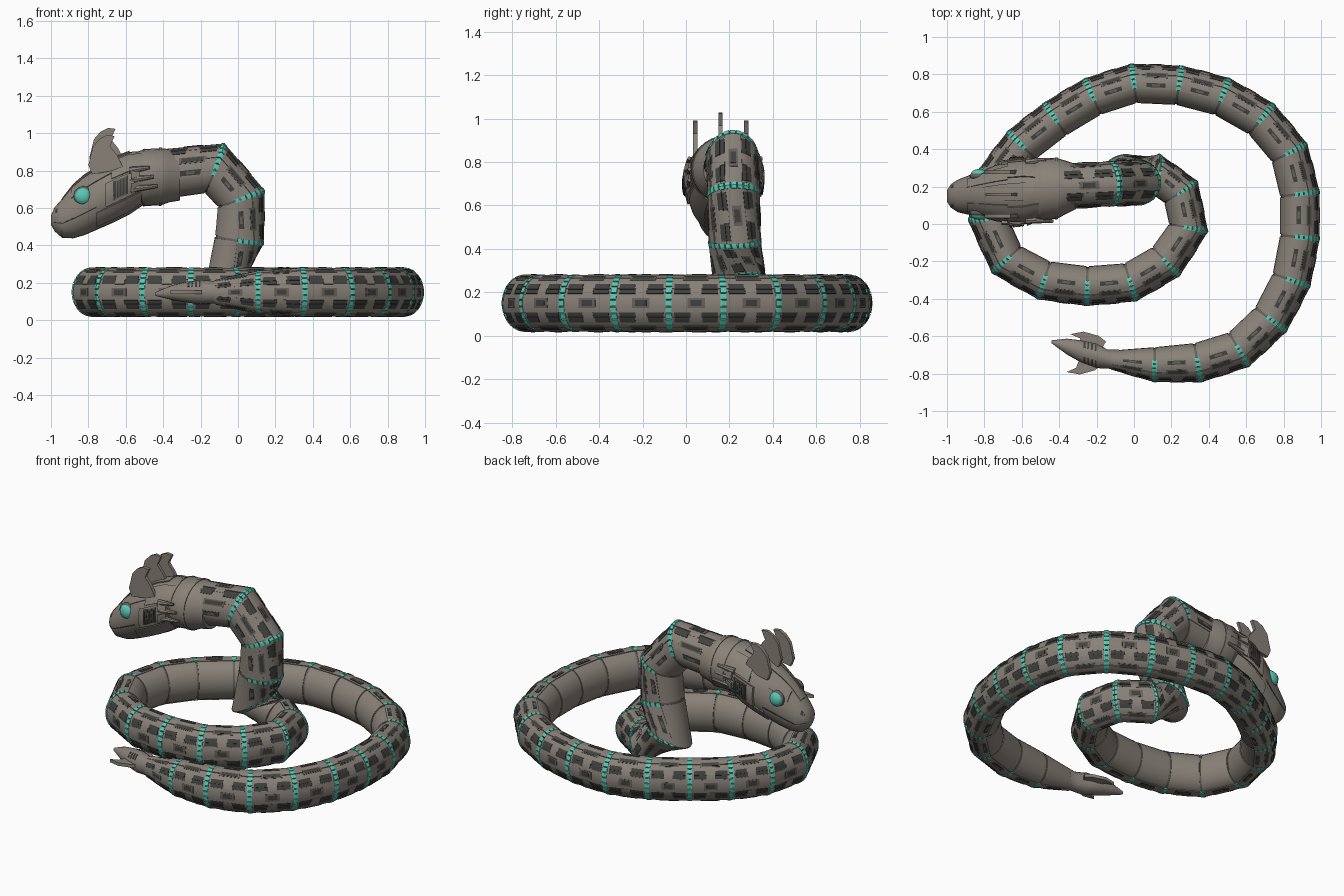
import bpy, bmesh, math
from mathutils import Vector, Matrix

if "Cube" in bpy.data.objects:
    bpy.data.objects.remove(bpy.data.objects["Cube"], do_unlink=True)


def material(name, colour):
    m = bpy.data.materials.new(name)
    m.use_nodes = True
    m.diffuse_color = (*colour, 1)
    m.node_tree.nodes["Principled BSDF"].inputs["Base Color"].default_value = (*colour, 1)
    return m


MATS = [material("warm grey armour", (0.25, 0.222, 0.188)),
        material("dark recess", (0.05, 0.053, 0.048)),
        material("teal glow", (0.1, 0.58, 0.46)),
        material("shadow grey trim", (0.13, 0.12, 0.105))]
ARMOUR, DARK, TEAL, TRIM = range(4)


def finish(name, bm):
    """Weld, shade and store a mesh as an object."""
    bmesh.ops.remove_doubles(bm, verts=bm.verts, dist=0.00005)
    bmesh.ops.recalc_face_normals(bm, faces=bm.faces)
    for f in bm.faces:
        f.smooth = True
    for e in bm.edges:
        e.smooth = e.calc_face_angle(0) < 0.55
    mesh = bpy.data.meshes.new(name)
    bm.to_mesh(mesh)
    bm.free()
    for m in MATS:
        mesh.materials.append(m)
    ob = bpy.data.objects.new(name, mesh)
    bpy.context.collection.objects.link(ob)


def surface(secs, u, deg, k):
    """Point on a loft: u runs along the sections, deg around them, k scales outward."""
    i = max(0, min(int(u), len(secs) - 2))
    c, o, b = (p.lerp(q, u - i) for p, q in zip(secs[i], secs[i + 1]))
    a = math.radians(deg)
    return c + k * (math.cos(a) * o + math.sin(a) * b)


def patch(bm, secs, u0, u1, a0, a1, k0, k1, mat, nu=1, na=3):
    """Raised plate that follows a loft; a full turn makes a closed tube."""
    full = a1 - a0 >= 360
    us = [u0] + [u0 + (u1 - u0) * i / nu for i in range(nu + 1)] + [u1]
    angs = [a0 + (a1 - a0) * j / na for j in range(na + 1)]
    if not full:
        angs = [a0] + angs + [a1]
    grid = []
    for i, u in enumerate(us):
        row = []
        for j, a in enumerate(angs):
            rim = i in (0, len(us) - 1) or (not full and j in (0, len(angs) - 1))
            row.append(bm.verts.new(surface(secs, u, a, k0 if rim else k1)))
        grid.append(row)
    for r, s in zip(grid, grid[1:]):
        for j in range(len(r) - 1):
            bm.faces.new((r[j], r[j + 1], s[j + 1], s[j])).material_index = mat


def plate(name, pts, thick, place):
    """Flat outline given a thickness; place maps (p, q, h) to a point."""
    bm = bmesh.new()
    lo, hi = ([bm.verts.new(place(p, q, h)) for p, q in pts] for h in (-thick, thick))
    bm.faces.new(lo)
    bm.faces.new(hi)
    for i in range(len(pts)):
        j = (i + 1) % len(pts)
        bm.faces.new((lo[i], lo[j], hi[j], hi[i]))
    finish(name, bm)


def ball(name, centre, size, mat):
    bm = bmesh.new()
    bmesh.ops.create_uvsphere(bm, u_segments=20, v_segments=12, radius=1,
                              matrix=Matrix.Translation(centre) @ Matrix.Diagonal((*size, 1)))
    for f in bm.faces:
        f.material_index = mat
    finish(name, bm)


# Spine joints: flat coils from tail to neck, then the raised neck with its back direction
coil = [(-.13, -.725), (.11, -.75), (.34, -.74), (.56, -.67), (.73, -.51), (.84, -.3), (.885, -.07),
        (.885, .16), (.83, .38), (.68, .56), (.47, .68), (.24, .74), (0, .75), (-.22, .68),
        (-.42, .56), (-.6, .42), (-.73, .25), (-.78, .03), (-.68, -.19), (-.48, -.3), (-.25, -.33),
        (-.02, -.31), (.17, -.2), (.29, -.02), (.25, .17), (.11, .27)]
neck = [((-.06, .245, .22), (.8, .5, .3), .15), ((.005, .225, .43), (1, .2, 0), .135),
        ((.015, .22, .65), (1, 0, .3), .135), ((-.125, .215, .81), (.5, 0, 1), .145),
        ((-.39, .2, .78), (0, 0, 1), .135)]
joints = [Vector((x, y, .15)) for x, y in coil] + [Vector(n[0]) for n in neck]
spine = []
for i, p in enumerate(joints):
    before, after = joints[max(i - 1, 0)], joints[min(i + 1, len(joints) - 1)]
    t = ((p - before).normalized() + (after - p).normalized()).normalized()
    rising = i - len(coil)
    out = Vector(neck[rising][1]) if rising >= 0 else t.cross(Vector((0, 0, 1)))
    out = (out - t * out.dot(t)).normalized()
    wide, tall = (.05, .065) if i == 0 else (.095, .115) if i == 1 else (.108, .13)
    if rising >= 0:
        wide, tall = neck[rising][2], .12
    spine.append((p, out * wide, t.cross(out) * tall))

# Armoured body segments: smooth belly tube, plated outer side, dark slots
for i in range(len(spine) - 1):
    bm = bmesh.new()
    a, z = i + .03, i + .97
    patch(bm, spine, a, z, -180, 180, 0, .965, ARMOUR, 3, 24)
    patch(bm, spine, a + .02, z - .02, -19, 19, .95, 1.0, ARMOUR, 1, 4)
    patch(bm, spine, i + .34, i + .66, -10, 10, .97, 1.02, TRIM)
    patch(bm, spine, i + .4, i + .6, -6, 6, .98, 1.03, DARK)
    for s in (-1, 1):
        def strip(u0, u1, mid, half, k, mat):
            patch(bm, spine, i + u0, i + u1, s * mid - half, s * mid + half, .95, k, mat, 1, 4)
        strip(.05, .95, 46, 15, 1.0, ARMOUR)
        strip(.05, .95, 84, 20, 1.0, ARMOUR)
        strip(.1, .9, 25, 5, .985, DARK)
        strip(.4, .6, 25, 6, 1.01, ARMOUR)
        strip(.1, .38, 36, 6, 1.02, DARK)
        strip(.62, .9, 36, 6, 1.02, DARK)
        strip(.26, .74, 62, 8, 1.015, TRIM)
        strip(.3, .7, 62, 5, 1.025, DARK)
        strip(.3, .72, 92, 6, 1.02, DARK)
        strip(.42, .6, 92, 3, 1.03, TRIM)
    finish(f"body_segment_{i + 1}", bm)

# Joint rings: dark core with small glowing blocks over the outer side
for i in range(1, len(spine) - 1):
    bm = bmesh.new()
    patch(bm, spine, i - .05, i + .05, -180, 180, 0, .93, TRIM, 2, 24)
    for a in range(-98, 99, 14):
        patch(bm, spine, i - .055, i + .055, a - 5.8, a + 5.8, .9, 1.02, TEAL, 2, 1)
    finish(f"joint_ring_{i}", bm)


def upright(rows):
    """Loft sections from rows of x, y, top z, bottom z, half width."""
    return [(Vector((x, y, (t + b) / 2)), Vector((0, 0, (t - b) / 2)), Vector((0, w, 0)))
            for x, y, t, b, w in rows]


# Collar between neck and head
collar = upright([(-.31, .2, .9, .64, .12), (-.37, .195, .915, .63, .145), (-.41, .19, .92, .615, .162),
                  (-.5, .185, .915, .61, .165), (-.54, .18, .9, .62, .15)])
bm = bmesh.new()
patch(bm, collar, 0, 4, -180, 180, 0, 1, ARMOUR, 4, 28)
patch(bm, collar, 1.9, 2.15, -180, 180, .98, 1.025, ARMOUR, 1, 28)
patch(bm, collar, 3, 3.2, -180, 180, .98, 1.02, ARMOUR, 1, 28)
finish("collar", bm)

# Head shell with crown plates, mouth line and cheek vents
head = upright([(-.5, .18, .905, .62, .14), (-.58, .175, .9, .565, .165), (-.66, .17, .87, .525, .166),
                (-.74, .165, .825, .49, .15), (-.82, .16, .775, .455, .122), (-.88, .155, .725, .438, .106),
                (-.94, .15, .65, .44, .088), (-.98, .15, .605, .475, .062), (-1, .15, .56, .51, .03)])
bm = bmesh.new()
patch(bm, head, 0, 8, -180, 180, 0, 1, ARMOUR, 8, 28)
patch(bm, head, 1, 6, -16, 16, .98, 1.04, ARMOUR, 5, 4)
for s in (-1, 1):
    def side(u0, u1, a0, a1, k, mat, nu=2):
        patch(bm, head, u0, u1, min(s * a0, s * a1), max(s * a0, s * a1), .97, k, mat, nu, 4)
    side(3.2, 7.6, 104, 107, 1.012, DARK, 8)
    side(2.2, 5.2, 24, 56, 1.045, ARMOUR, 3)
    side(.2, 3.2, 116, 150, 1.05, ARMOUR, 3)
    side(.1, 2.2, 28, 68, 1.06, ARMOUR)
    side(.2, 2.6, 72, 112, 1.1, ARMOUR)
    side(1.1, 2.1, 76, 106, 1.12, TRIM)
    for n in range(5):
        side(1.16 + n * .19, 1.28 + n * .19, 78, 104, 1.14, DARK, 1)
    side(.3, .9, 66, 84, 1.15, ARMOUR)
    side(.3, .9, 92, 108, 1.14, ARMOUR)
    side(6.6, 7.1, 42, 62, 1.02, DARK, 1)
finish("head", bm)

# Eyes, ears and rear prongs on both sides
ear = [(-.78, .81), (-.8, .86), (-.775, .96), (-.74, 1.0), (-.7, 1.02), (-.66, 1.015),
       (-.685, .96), (-.645, .91), (-.61, .84)]
for label, s in (("right", -1), ("left", 1)):
    ball(label + "_eye_socket", (-.825, .158 + s * .098, .663), (.054, .026, .054), TRIM)
    ball(label + "_eye", (-.828, .158 + s * .106, .663), (.045, .03, .045), TEAL)
    plate(label + "_ear", ear, .011, lambda p, q, h: Vector((p, .16 + s * .117 + h, q - .03)))
    for n, z in enumerate((.7, .75, .8)):
        rod = upright([(-.58, .175 + s * .155, z + .02, z - .02, .02),
                       (-.43 - n * .02, .18 + s * .165, z + .026, z + .008, .008)])
        bm = bmesh.new()
        patch(bm, rod, 0, 1, -180, 180, 0, 1, ARMOUR, 1, 8)
        finish(f"{label}_prong_{n + 1}", bm)
plate("centre_crest", ear, .009, lambda p, q, h: Vector((p + .005, .158 + h, q + .008)))

# Tail tip with two swept fins
tail = upright([(-.08, -.73, .215, .085, .058), (-.14, -.722, .21, .09, .05), (-.2, -.705, .215, .085, .066),
                (-.28, -.682, .205, .095, .06), (-.36, -.655, .185, .11, .042), (-.44, -.63, .15, .13, .008)])
bm = bmesh.new()
patch(bm, tail, 0, 5, -180, 180, 0, 1, ARMOUR, 5, 16)
for s in (-1, 1):
    for n in range(4):
        lo, hi = sorted((s * 25, s * 60))
        patch(bm, tail, 2 + n * .25, 2.12 + n * .25, lo, hi, .97, 1.03, DARK)
finish("tail_tip", bm)
fin = [(-.17, .03), (-.15, .07), (-.19, .105), (-.27, .13), (-.34, .115), (-.29, .09), (-.27, .03)]
for label, s in (("right", -1), ("left", 1)):
    plate(label + "_tail_fin", fin, .01,
          lambda p, q, h: Vector((p - (.02 if s < 0 else 0), -.69 + s * q * .88, .15 + h)))
